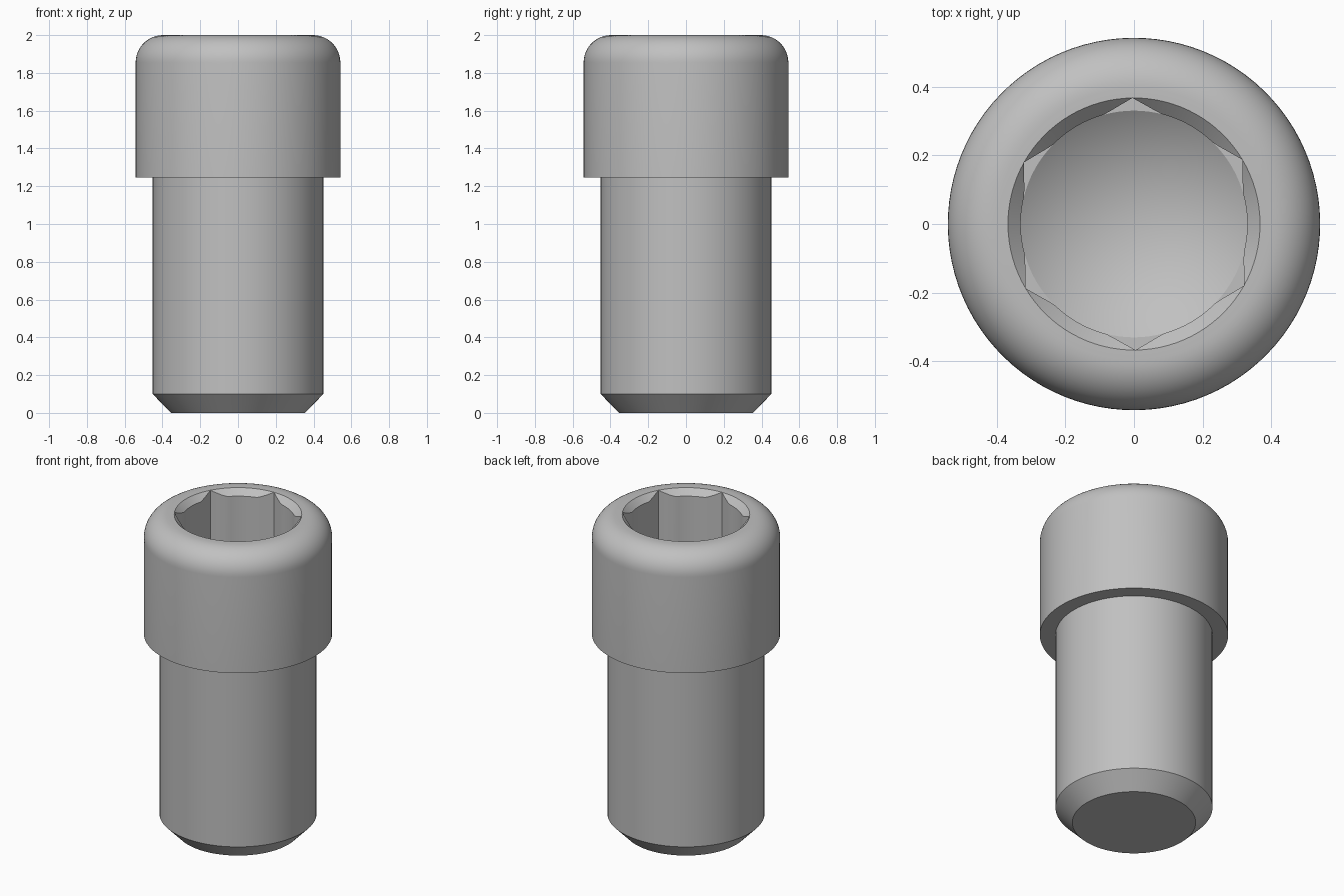
import bpy
import bmesh
from math import cos, sin, pi, radians

old = bpy.data.objects.get("Cube")
if old:
    bpy.data.objects.remove(old)

SEGMENTS = 96
TOP = 2.0
HEAD_R, HEAD_BASE, ROUND = 0.542, 1.245, 0.145
SHANK_R, TIP_R, TIP_H = 0.452, 0.355, 0.1
MOUTH_R, FLAT_R, DRILL_R = 0.367, 0.318, 0.33
FLOOR, APEX = 1.6, 1.37
TURN = radians(0.7)

steel = bpy.data.materials.new("grey steel")
steel.use_nodes = True
colour = (0.53, 0.53, 0.53, 1)
steel.diffuse_color = colour
steel.node_tree.nodes["Principled BSDF"].inputs["Base Color"].default_value = colour


def socket_radius(a):
    """Hexagon with corners on the y axis, opened out by a round drill hole."""
    off = (a + pi / 6) % (pi / 3) - pi / 6
    return max(DRILL_R, min(MOUTH_R, FLAT_R / cos(off)))


def turned(r, z):
    """Plain circular ring."""
    return lambda a: (r, z)


# Outer profile, from the tip up to the socket mouth
rings = [turned(r, z) for r, z in (
    (0, 0), (TIP_R, 0), (SHANK_R, TIP_H), (SHANK_R, HEAD_BASE), (HEAD_R, HEAD_BASE))]
for i in range(13):
    t = i / 12 * pi / 2
    rings.append(turned(HEAD_R - ROUND + ROUND * cos(t), TOP - ROUND + ROUND * sin(t)))
rings.append(turned(MOUTH_R, TOP))

# Socket: countersink, hexagonal walls, floor ledge and drill point
rings.append(lambda a: (socket_radius(a), TOP - (MOUTH_R - socket_radius(a))))
rings.append(lambda a: (socket_radius(a), FLOOR))
rings += [turned(DRILL_R, FLOOR), turned(0, APEX)]

# Skin neighbouring rings, then merge the points that coincide
bm = bmesh.new()
loops = []
for ring in rings:
    loop = []
    for k in range(SEGMENTS):
        a = 2 * pi * k / SEGMENTS
        r, z = ring(a)
        loop.append(bm.verts.new((r * cos(a + TURN), r * sin(a + TURN), z)))
    loops.append(loop)
for low, high in zip(loops, loops[1:]):
    for k in range(SEGMENTS):
        n = (k + 1) % SEGMENTS
        bm.faces.new((low[k], low[n], high[n], high[k]))
bmesh.ops.remove_doubles(bm, verts=bm.verts, dist=0.0001)
bmesh.ops.recalc_face_normals(bm, faces=bm.faces)

mesh = bpy.data.meshes.new("socket_screw")
bm.to_mesh(mesh)
bm.free()
mesh.materials.append(steel)
screw = bpy.data.objects.new("socket_screw", mesh)
bpy.context.collection.objects.link(screw)

bpy.ops.object.select_all(action='DESELECT')
screw.select_set(True)
bpy.context.view_layer.objects.active = screw
bpy.ops.object.shade_smooth_by_angle(angle=radians(25))
